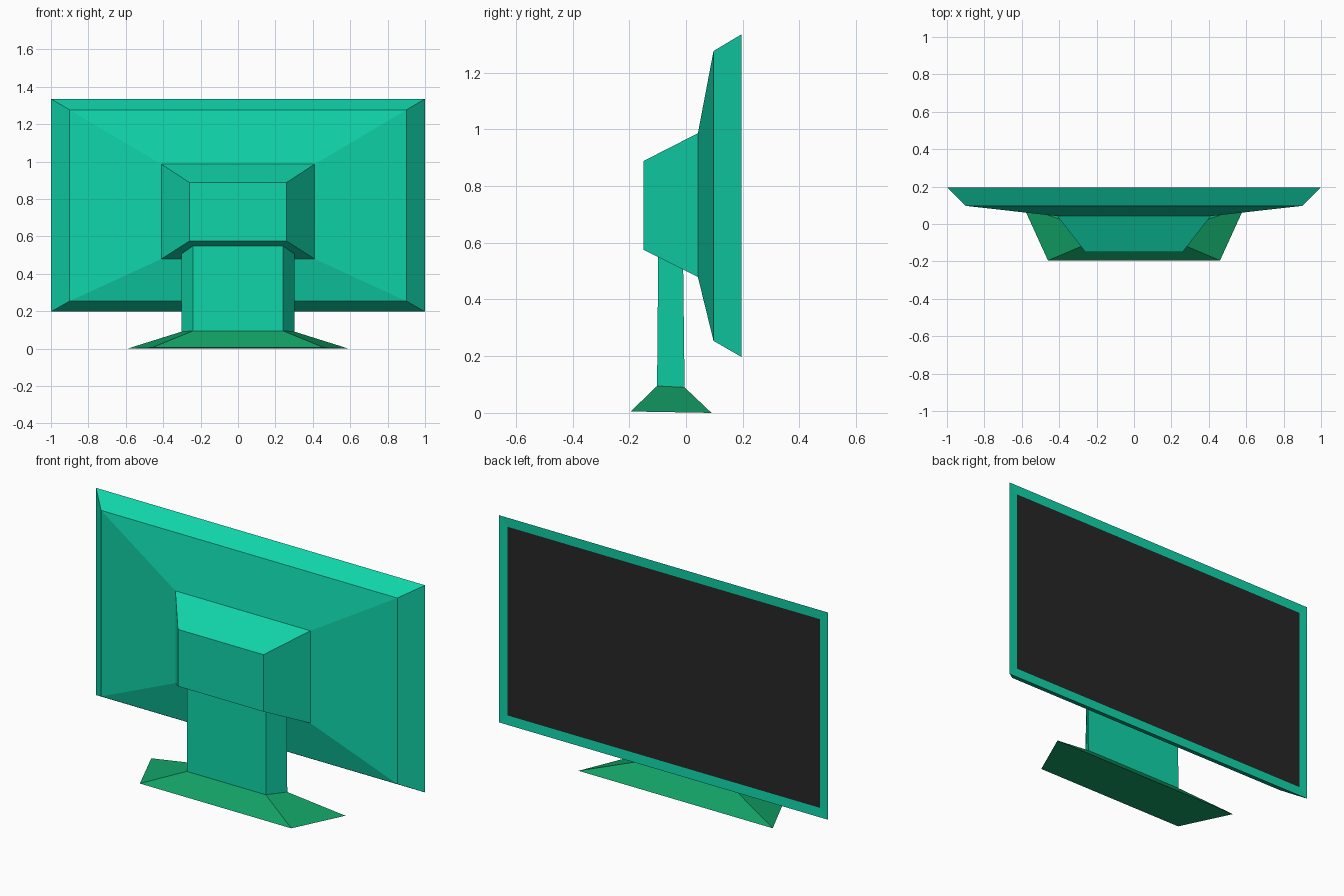
import bpy, bmesh

if "Cube" in bpy.data.objects:
    bpy.data.objects.remove(bpy.data.objects["Cube"])


def material(name, rgb):
    m = bpy.data.materials.new(name)
    m.diffuse_color = (*rgb, 1)
    m.use_nodes = True
    m.node_tree.nodes["Principled BSDF"].inputs["Base Color"].default_value = m.diffuse_color
    return m


TEAL = material("teal", (0.005, 0.66, 0.40))
GREEN = material("green", (0.006, 0.35, 0.13))
BLACK = material("screen_black", (0.02, 0.02, 0.02))


def loft(name, rings, mat):
    """Closed flat-faced solid through four-point rings."""
    bm = bmesh.new()
    loops = [[bm.verts.new(p) for p in ring] for ring in rings]
    for a, b in zip(loops, loops[1:]):
        for i in range(4):
            j = (i + 1) % 4
            bm.faces.new((a[i], a[j], b[j], b[i]))
    bm.faces.new(loops[0])
    bm.faces.new(loops[-1])
    bmesh.ops.recalc_face_normals(bm, faces=bm.faces)
    me = bpy.data.meshes.new(name)
    bm.to_mesh(me)
    bm.free()
    me.materials.append(mat)
    ob = bpy.data.objects.new(name, me)
    bpy.context.collection.objects.link(ob)
    return ob


def upright(y, hx, z0, z1):
    """Rectangle facing along y."""
    return [(-hx, y, z0), (hx, y, z0), (hx, y, z1), (-hx, y, z1)]


def level(front, back):
    """Trapezoid seen from above; front and back are (half width, y, z)."""
    (fx, fy, fz), (bx, by, bz) = front, back
    return [(-fx, fy, fz), (fx, fy, fz), (bx, by, bz), (-bx, by, bz)]


# Casing: stepped housing widening to the display frame
casing = loft("casing", [
    upright(-0.15, 0.26, 0.575, 0.888),
    upright(0.042, 0.41, 0.479, 0.986),
    upright(0.097, 0.90, 0.254, 1.276),
    upright(0.196, 1.00, 0.197, 1.335),
], TEAL)

# Screen: inset in the large flat display face
casing.data.materials.append(BLACK)
bm = bmesh.new()
bm.from_mesh(casing.data)
screen = max(bm.faces, key=lambda f: f.calc_center_median().y)
bmesh.ops.inset_individual(bm, faces=[screen], thickness=0.072, depth=-0.002)
screen.material_index = 1
bm.to_mesh(casing.data)
bm.free()

# Neck: tapered column running up into the housing underside
neck_foot = level((0.24, -0.102, 0.095), (0.303, -0.005, 0.09))
loft("neck", [
    neck_foot,
    level((0.24, -0.098, 0.56), (0.303, -0.010, 0.515)),
], TEAL)

# Base: sloped foot spreading out from the neck
loft("base", [
    level((0.46, -0.195, 0.005), (0.59, 0.09, 0.0)),
    neck_foot,
], GREEN)
